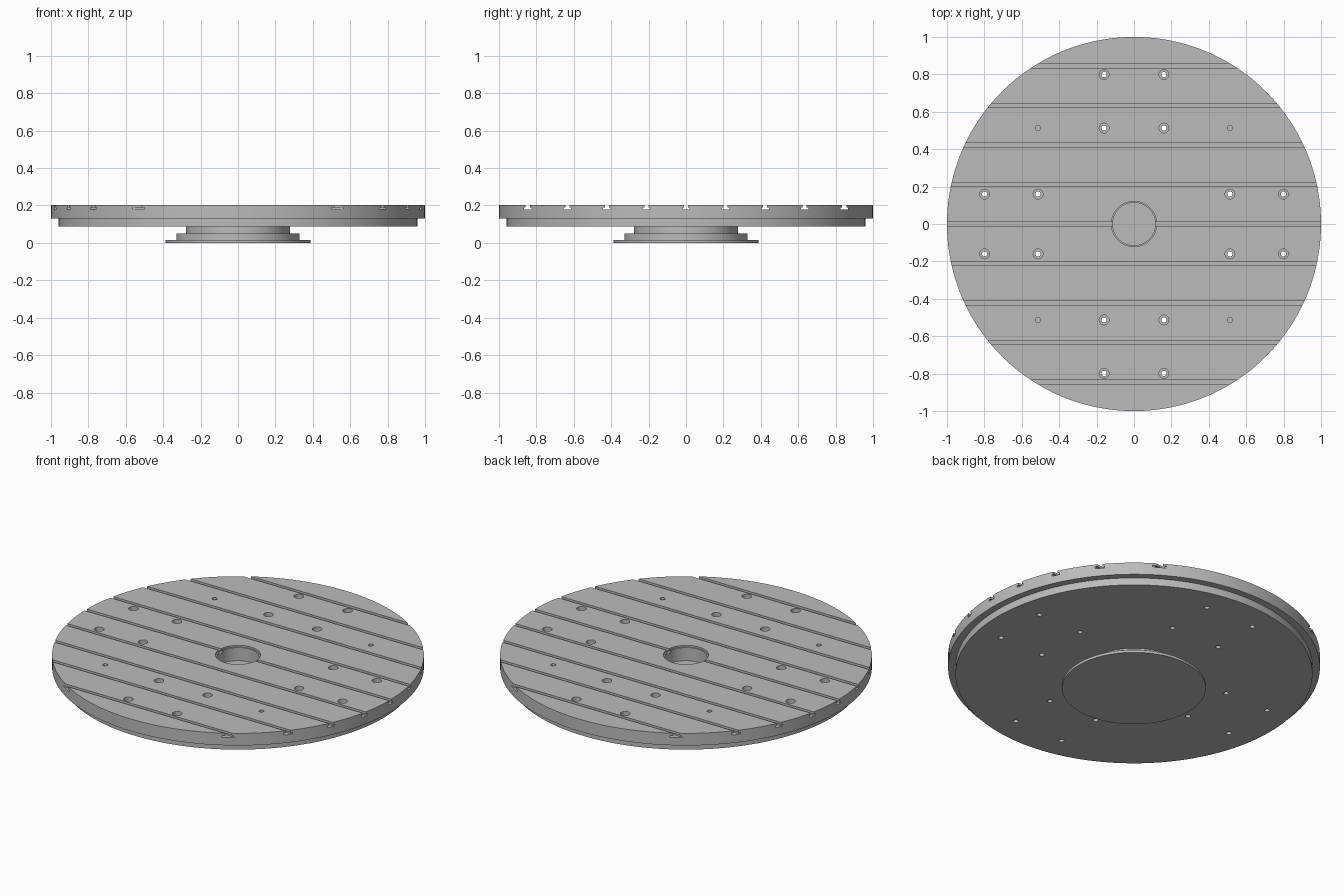
import bpy
import bmesh
from math import cos, sin, tau, radians

if "Cube" in bpy.data.objects:
    bpy.data.objects.remove(bpy.data.objects["Cube"])

TOP = 0.203
PLATE_BOTTOM = 0.088

steel = bpy.data.materials.new("machined_steel_grey")
steel.use_nodes = True
colour = (0.5, 0.5, 0.5, 1)
steel.diffuse_color = colour
steel.node_tree.nodes["Principled BSDF"].inputs["Base Color"].default_value = colour


def add_turned(bm, profile, segments, x=0, y=0):
    """Closed solid of revolution from (radius, z) points, bottom to top."""
    rings = []
    for r, z in profile:
        rings.append([bm.verts.new((x + r * cos(tau * i / segments),
                                    y + r * sin(tau * i / segments), z))
                      for i in range(segments)])
    for low, high in zip(rings, rings[1:]):
        for i in range(segments):
            j = (i + 1) % segments
            bm.faces.new((low[i], low[j], high[j], high[i]))
    bm.faces.new(rings[0][::-1])
    bm.faces.new(rings[-1])


def add_slot(bm, y):
    """T-shaped bar running the full width along x."""
    neck, foot, shelf, floor, over = 0.011, 0.02, 0.19, 0.178, 0.25
    half = [(foot, floor), (foot, shelf), (neck, shelf), (neck, over)]
    outline = half + [(-w, z) for w, z in reversed(half)]
    ends = [[bm.verts.new((x, y + w, z)) for w, z in outline] for x in (-1.1, 1.1)]
    for i in range(len(outline)):
        j = (i + 1) % len(outline)
        bm.faces.new((ends[0][i], ends[0][j], ends[1][j], ends[1][i]))
    bm.faces.new(ends[0])
    bm.faces.new(ends[1][::-1])


def finish(bm, name):
    bmesh.ops.recalc_face_normals(bm, faces=bm.faces)
    mesh = bpy.data.meshes.new(name)
    bm.to_mesh(mesh)
    bm.free()
    mesh.materials.append(steel)
    obj = bpy.data.objects.new(name, mesh)
    bpy.context.collection.objects.link(obj)
    return obj


def turned(name, profile, segments=128):
    bm = bmesh.new()
    add_turned(bm, profile, segments)
    return finish(bm, name)


# Stepped round table plate
table = turned("table_plate", [(0.96, PLATE_BOTTOM), (0.96, 0.131),
                               (1, 0.131), (1, TOP)], 160)

# Pedestal below the plate: neck, collar and base flange
pedestal = turned("pedestal", [(0.387, 0), (0.387, 0.015), (0.33, 0.015),
                               (0.33, 0.05), (0.278, 0.05), (0.278, PLATE_BOTTOM)])

# Cutter: nine parallel T-slots
bm = bmesh.new()
for k in range(-4, 5):
    add_slot(bm, k * 0.2115)
slots = finish(bm, "slot_cutter")

# Cutter: centre bore, counterbored bolt holes and blind dowel holes
bm = bmesh.new()
add_turned(bm, [(0.114, 0.115), (0.114, 0.193), (0.121, 0.193), (0.121, 0.25)], 64)
for sx in (-1, 1):
    for sy in (-1, 1):
        for far in (0.513, 0.799):
            for x, y in ((0.16, far), (far, 0.16)):
                add_turned(bm, [(0.014, 0.05), (0.014, 0.145),
                                (0.026, 0.145), (0.026, 0.25)], 24, sx * x, sy * y)
        add_turned(bm, [(0.014, 0.13), (0.014, 0.25)], 24, sx * 0.513, sy * 0.513)
holes = finish(bm, "hole_cutter")

# Machine the plate and bake the result
for cutter in (slots, holes):
    mod = table.modifiers.new(cutter.name, "BOOLEAN")
    mod.operation = "DIFFERENCE"
    mod.solver = "EXACT"
    mod.object = cutter
    cutter.hide_render = True
bpy.context.view_layer.update()
baked = bpy.data.meshes.new_from_object(
    table.evaluated_get(bpy.context.evaluated_depsgraph_get()))
table.modifiers.clear()
table.data = baked
baked.name = "table_plate"
baked.materials.clear()
baked.materials.append(steel)
for poly in baked.polygons:
    poly.material_index = 0
for cutter in (slots, holes):
    bpy.data.objects.remove(cutter)

# Smooth curved walls, keep machined edges crisp
bpy.ops.object.select_all(action="DESELECT")
for obj in (table, pedestal):
    obj.select_set(True)
bpy.context.view_layer.objects.active = table
bpy.ops.object.shade_smooth_by_angle(angle=radians(30))
